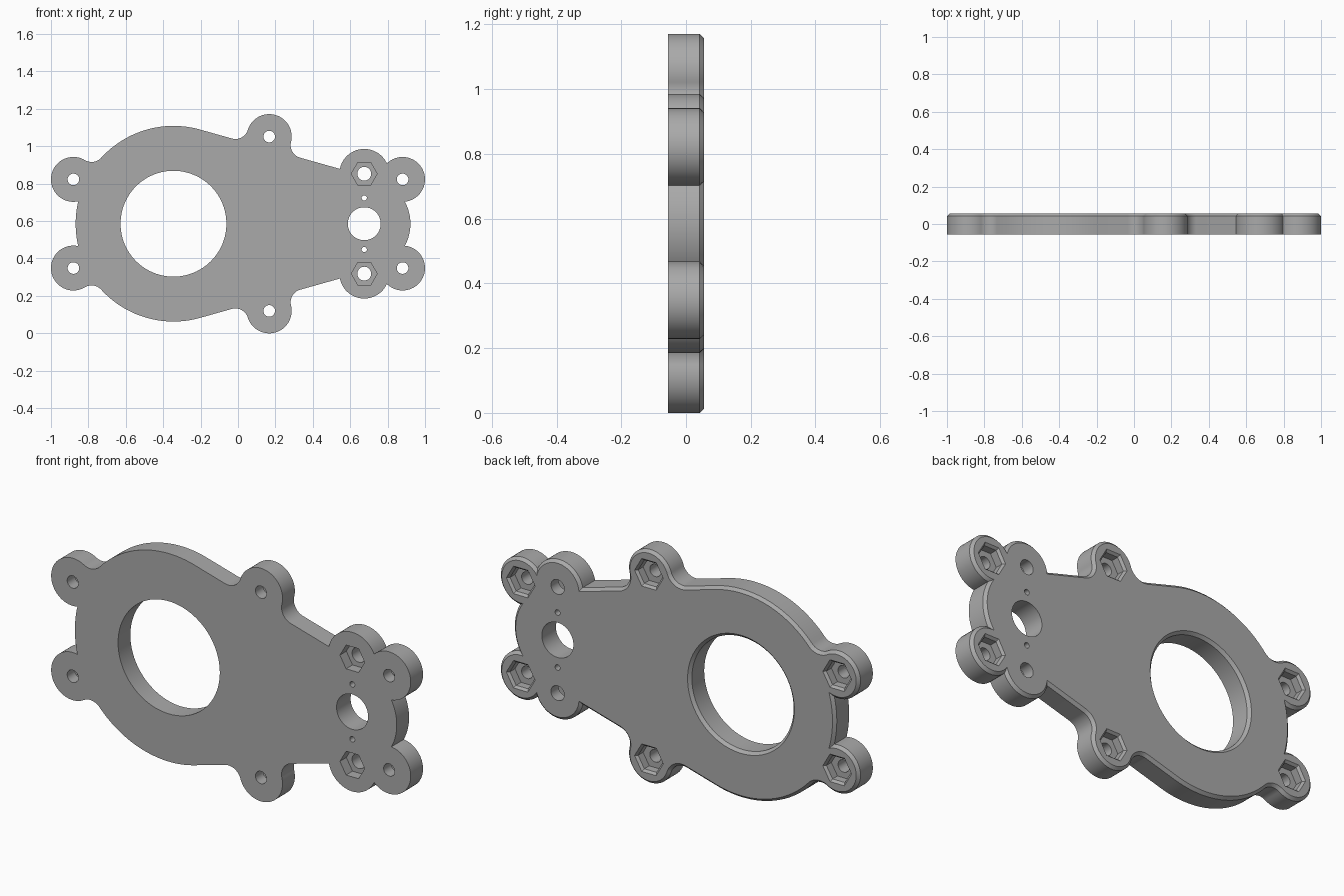
import bpy, bmesh, math
from mathutils import Vector as V

if "Cube" in bpy.data.objects:
    bpy.data.objects.remove(bpy.data.objects["Cube"])

MID = 0.585            # height of the symmetry line
HALF = 0.056           # half thickness
CHAMFER = 0.014

# Centres of the circles that shape the plate (upper half)
BIG, SMALL = V((-0.345, 0)), V((0.675, 0))
LEFT_EAR, TOP_EAR, RIGHT_EAR = V((-0.88, 0.237)), V((0.167, 0.466)), V((0.88, 0.237))
NUT_EAR = V((0.675, 0.267))


def meet(a, ra, b, rb):
    """Outer crossing of two circles, walking counter-clockwise from a to b."""
    d = b - a
    u = d.normalized()
    t = (ra * ra - rb * rb + d.length_squared) / (2 * d.length)
    return a + u * t + V((u.y, -u.x)) * math.sqrt(ra * ra - t * t)


def arc(c, p, q, ccw=True, n=24):
    a, b = (math.atan2(*(w - c).yx) for w in (p, q))
    sweep = (b - a) % math.tau if ccw else -((a - b) % math.tau)
    r = (p - c).length
    return [c + r * V((math.cos(a + sweep * i / n), math.sin(a + sweep * i / n)))
            for i in range(n + 1)]


def outline(inset):
    """Closed plate outline, moved inward by inset."""
    big, small = 0.523 - inset, 0.247 - inset
    ear, nut, fil = 0.12 - inset, 0.133 - inset, 0.07 + inset
    s = (big - small) / (SMALL - BIG).length
    nrm = V((s, math.sqrt(1 - s * s)))
    along = V((nrm.y, -nrm.x))

    def on_edge(c, r, offset, side):
        h = big + offset - nrm.dot(c - BIG)
        return c + nrm * h + along * side * math.sqrt(r * r - h * h)

    def touch(c, f):
        return c + (f - c).normalized() * ear

    p1 = meet(SMALL, small, RIGHT_EAR, ear)
    p2 = meet(RIGHT_EAR, ear, NUT_EAR, nut)
    p3 = on_edge(NUT_EAR, nut, 0, -1)
    fr = on_edge(TOP_EAR, ear + fil, fil, 1)
    fl = on_edge(TOP_EAR, ear + fil, fil, -1)
    fe = meet(BIG, big + fil, LEFT_EAR, ear + fil)
    fe_big = BIG + (fe - BIG).normalized() * big
    p4 = meet(LEFT_EAR, ear, BIG, big)
    path = (arc(SMALL, SMALL + V((small, 0)), p1)
            + arc(RIGHT_EAR, p1, p2)
            + arc(NUT_EAR, p2, p3)
            + arc(fr, fr - nrm * fil, touch(TOP_EAR, fr), False)
            + arc(TOP_EAR, touch(TOP_EAR, fr), touch(TOP_EAR, fl), n=40)
            + arc(fl, touch(TOP_EAR, fl), fl - nrm * fil, False)
            + arc(BIG, BIG + nrm * big, fe_big, n=40)
            + arc(fe, fe_big, touch(LEFT_EAR, fe), False)
            + arc(LEFT_EAR, touch(LEFT_EAR, fe), p4, n=40)
            + arc(BIG, p4, BIG - V((big, 0)), n=12))
    half = [p for i, p in enumerate(path) if i == 0 or (p - path[i - 1]).length > 1e-5]
    return half + [V((p.x, -p.y)) for p in reversed(half[1:-1])]


def loft(bm, sections):
    """Closed solid through (points, y) sections."""
    rings = [[bm.verts.new((p.x, y, p.y + MID)) for p in pts] for pts, y in sections]
    bm.faces.new(rings[0])
    bm.faces.new(rings[-1])
    for a, b in zip(rings, rings[1:]):
        for i in range(len(a)):
            j = (i + 1) % len(a)
            bm.faces.new((a[i], a[j], b[j], b[i]))


def ngon(c, r, n):
    return [c + r * V((math.cos(math.tau * i / n), math.sin(math.tau * i / n))) for i in range(n)]


def plug(bm, c, n, profile):
    loft(bm, [(ngon(c, r, n), y) for r, y in profile])


def finish(name, bm):
    bmesh.ops.recalc_face_normals(bm, faces=bm.faces)
    me = bpy.data.meshes.new(name)
    bm.to_mesh(me)
    bm.free()
    ob = bpy.data.objects.new(name, me)
    bpy.context.collection.objects.link(ob)
    return ob


# Plate with a chamfered back edge
bm = bmesh.new()
full = outline(0)
loft(bm, [(full, -HALF), (full, HALF - CHAMFER), (outline(CHAMFER), HALF)])
plate = finish("mounting_plate", bm)

# Cutters: round holes and hexagonal nut pockets
holes, pockets = bmesh.new(), bmesh.new()
OUT = 0.1
plug(holes, BIG, 96, [(0.283, -OUT), (0.283, HALF - CHAMFER),
                      (0.283 + CHAMFER * 2, HALF + CHAMFER)])
plug(holes, SMALL, 48, [(0.088, -OUT), (0.088, OUT)])
for side in (1, -1):
    plug(holes, V((SMALL.x, side * 0.138)), 20, [(0.014, -OUT), (0.014, OUT)])
    for ear in (LEFT_EAR, TOP_EAR, RIGHT_EAR):
        c = V((ear.x, side * ear.y))
        plug(holes, c, 32, [(0.031, -OUT), (0.031, OUT)])
        plug(pockets, c, 6, [(0.068, 0.005), (0.068, HALF - 0.012), (0.092, HALF + 0.012)])
    c = V((NUT_EAR.x, side * NUT_EAR.y))
    plug(holes, c, 32, [(0.037, -OUT), (0.037, OUT)])
    plug(pockets, c, 6, [(0.069, -OUT), (0.069, -0.005)])

bpy.context.view_layer.objects.active = plate
for name, cutter_bm in (("hole_cutter", holes), ("pocket_cutter", pockets)):
    cutter = finish(name, cutter_bm)
    cutter.hide_render = True
    mod = plate.modifiers.new(name, 'BOOLEAN')
    mod.operation, mod.solver, mod.object = 'DIFFERENCE', 'EXACT', cutter
    bpy.ops.object.modifier_apply(modifier=name)
    bpy.data.objects.remove(cutter)

# Single grey material
grey = bpy.data.materials.new("plain_grey")
grey.use_nodes = True
colour = (0.4, 0.4, 0.4, 1)
grey.diffuse_color = colour
grey.node_tree.nodes["Principled BSDF"].inputs["Base Color"].default_value = colour
plate.data.materials.clear()
plate.data.materials.append(grey)

bpy.ops.object.select_all(action='DESELECT')
plate.select_set(True)
bpy.ops.object.shade_smooth_by_angle(angle=math.radians(25))
